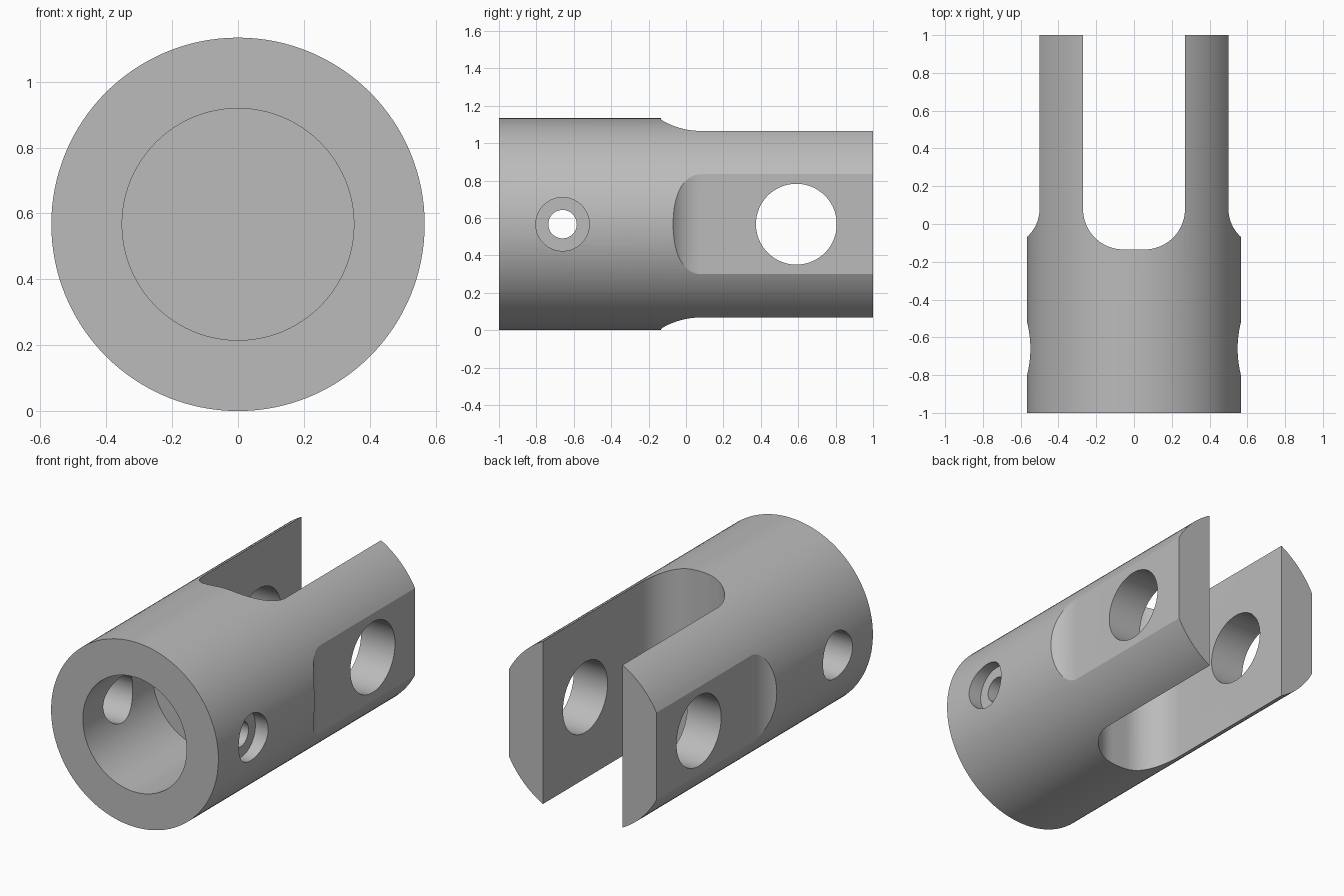
import bpy, bmesh
from math import pi, cos, sin, radians
from mathutils import Matrix

if "Cube" in bpy.data.objects:
    bpy.data.objects.remove(bpy.data.objects["Cube"], do_unlink=True)

R = 0.567          # body radius, also the height of its axis
SLOT = 0.27        # half width of the fork slot
FLAT = 0.5         # distance of the side flats from the axis


def make_object(name, bm):
    bmesh.ops.recalc_face_normals(bm, faces=bm.faces[:])
    mesh = bpy.data.meshes.new(name)
    bm.to_mesh(mesh)
    bm.free()
    obj = bpy.data.objects.new(name, mesh)
    bpy.context.collection.objects.link(obj)
    return obj


def rod(name, axis, radius, start, end, y=0.0, sides=96):
    """Cylinder along x or y at the height of the body axis."""
    bm = bmesh.new()
    bmesh.ops.create_cone(bm, cap_ends=True, segments=sides, radius1=radius,
                          radius2=radius, depth=end - start)
    mid = (start + end) / 2
    if axis == "x":
        place = Matrix.Translation((mid, y, R)) @ Matrix.Rotation(pi / 2, 4, "Y")
    else:
        place = Matrix.Translation((0, mid, R)) @ Matrix.Rotation(pi / 2, 4, "X")
    bm.transform(place)
    return make_object(name, bm)


def prism(name, outline):
    """Plan outline extruded through the full height."""
    bm = bmesh.new()
    face = bm.faces.new([bm.verts.new((x, y, -0.2)) for x, y in outline])
    new = bmesh.ops.extrude_face_region(bm, geom=[face])["geom"]
    bmesh.ops.translate(bm, vec=(0, 0, 2 * R + 0.4),
                        verts=[v for v in new if isinstance(v, bmesh.types.BMVert)])
    return make_object(name, bm)


def arc(cx, cy, radius, a0, a1, steps=20):
    angles = [radians(a0 + (a1 - a0) * i / steps) for i in range(steps + 1)]
    return [(cx + radius * cos(a), cy + radius * sin(a)) for a in angles]


body = rod("clevis_body", "y", R, -1, 1, sides=128)

# Fork slot with rounded inner corners
r = 0.215
slot = (arc(-SLOT + r, 0.08, r, 180, 270) + arc(SLOT - r, 0.08, r, 270, 360)
        + [(SLOT, 1.2), (-SLOT, 1.2)])
cutters = [prism("slot_cutter", slot)]

# Side flats running out in a concave curve
for side in (-1, 1):
    outline = arc(FLAT + 0.2, 0.08, 0.2, 180, 270) + [(FLAT + 0.2, 1.2), (FLAT, 1.2)]
    cutters.append(prism("flat_cutter", [(side * x, y) for x, y in outline]))

# Shaft bore, pin hole, and cross hole with a counterbored screw seat
cutters += [
    rod("bore_cutter", "y", 0.352, -1.2, -0.32),
    rod("pin_hole_cutter", "x", 0.216, -0.9, 0.9, 0.59),
    rod("cross_hole_cutter", "x", 0.143, -0.9, -0.1, -0.66, 64),
    rod("screw_hole_cutter", "x", 0.076, 0.1, 0.9, -0.66, 64),
    rod("screw_seat_cutter", "x", 0.143, 0.48, 0.9, -0.66, 64),
]

bpy.ops.object.select_all(action="DESELECT")
body.select_set(True)
bpy.context.view_layer.objects.active = body
for cutter in cutters:
    mod = body.modifiers.new("cut", "BOOLEAN")
    mod.operation = "DIFFERENCE"
    mod.solver = "EXACT"
    mod.object = cutter
    bpy.ops.object.modifier_apply(modifier=mod.name)
    bpy.data.objects.remove(cutter, do_unlink=True)

# Plain grey metal
grey = bpy.data.materials.new("grey_metal")
grey.use_nodes = True
colour = (0.5, 0.5, 0.5, 1)
grey.diffuse_color = colour
grey.node_tree.nodes["Principled BSDF"].inputs["Base Color"].default_value = colour
body.data.materials.clear()
body.data.materials.append(grey)

bpy.ops.object.shade_smooth_by_angle(angle=radians(25))
